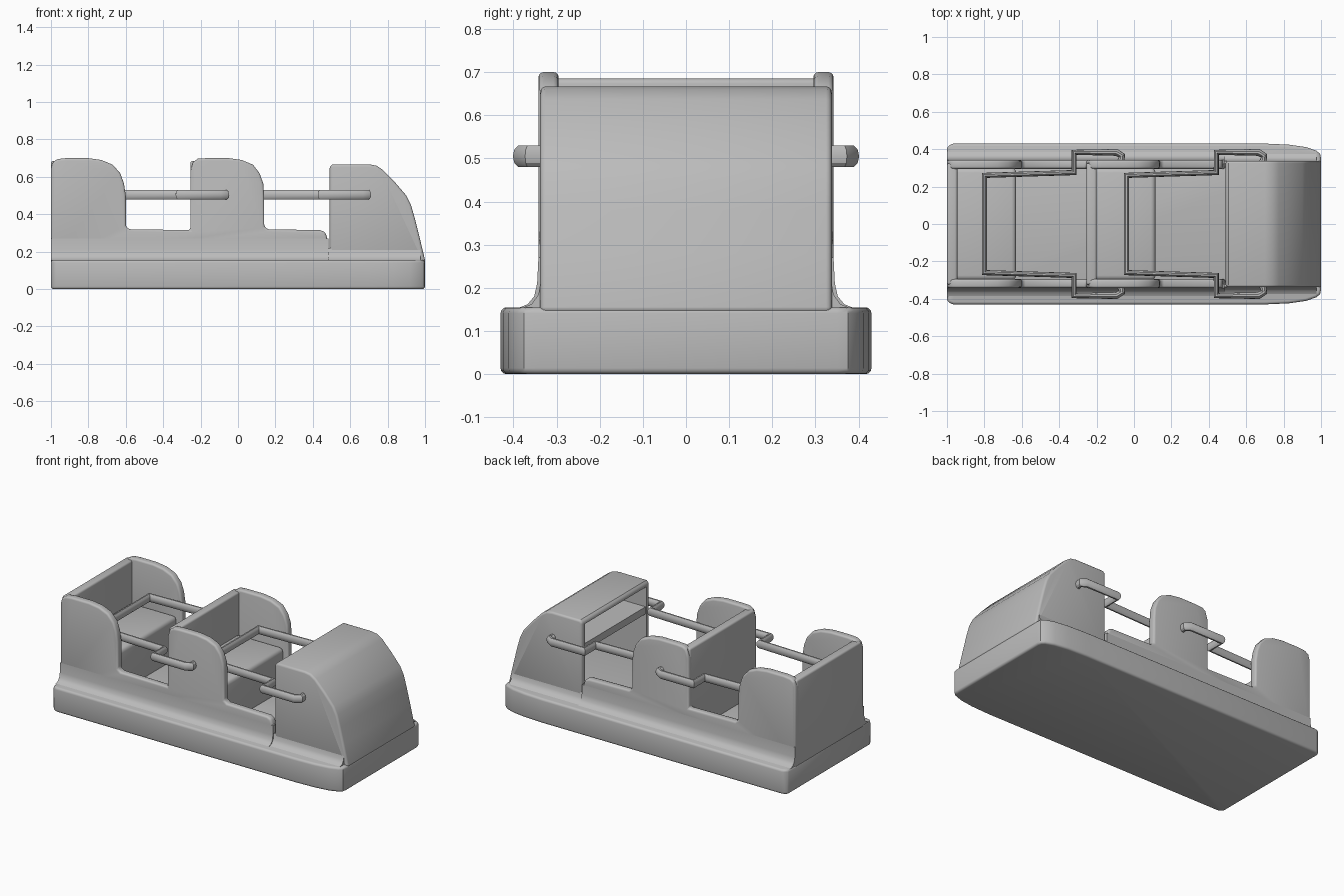
import bpy, bmesh, math

if "Cube" in bpy.data.objects:
    bpy.data.objects.remove(bpy.data.objects["Cube"])

grey = bpy.data.materials.new("plain grey")
grey.diffuse_color = (0.5, 0.5, 0.5, 1)
grey.use_nodes = True
grey.node_tree.nodes["Principled BSDF"].inputs["Base Color"].default_value = grey.diffuse_color


def finish(ob, bevel=0.0, seg=3, cutter=None):
    """Apply the bevel and any cut, then shade smooth with sharp edges."""
    if bevel:
        m = ob.modifiers.new("bevel", 'BEVEL')
        m.width, m.segments = bevel, seg
        m.limit_method, m.angle_limit = 'ANGLE', math.radians(40)
    if cutter:
        m = ob.modifiers.new("cut", 'BOOLEAN')
        m.operation, m.object, m.solver = 'DIFFERENCE', cutter, 'EXACT'
    bpy.context.view_layer.update()
    bpy.ops.object.select_all(action='DESELECT')
    ob.select_set(True)
    bpy.context.view_layer.objects.active = ob
    bpy.ops.object.convert(target='MESH')
    ob = bpy.context.object
    ob.data.materials.clear()
    ob.data.materials.append(grey)
    bpy.ops.object.shade_smooth_by_angle(angle=math.radians(35))
    return ob


def prism(name, pts, lo, hi, axis):
    """Extrude a 2D outline along an axis between lo and hi."""
    place = {'x': lambda a, b, t: (t, a, b),
             'y': lambda a, b, t: (a, t, b),
             'z': lambda a, b, t: (a, b, t)}[axis]
    bm = bmesh.new()
    f0 = [bm.verts.new(place(a, b, lo)) for a, b in pts]
    f1 = [bm.verts.new(place(a, b, hi)) for a, b in pts]
    bm.faces.new(f0)
    bm.faces.new(f1)
    n = len(pts)
    for i in range(n):
        j = (i + 1) % n
        bm.faces.new((f0[i], f0[j], f1[j], f1[i]))
    bmesh.ops.recalc_face_normals(bm, faces=bm.faces)
    me = bpy.data.meshes.new(name)
    bm.to_mesh(me)
    bm.free()
    ob = bpy.data.objects.new(name, me)
    bpy.context.collection.objects.link(ob)
    return ob


def box(name, x0, x1, y, z0, z1, bevel):
    ob = prism(name, [(x0, z0), (x1, z0), (x1, z1), (x0, z1)], -y, y, 'y')
    return finish(ob, bevel)


# chassis: slab with rounded plan corners
half = [(-1, 0.405), (-0.99, 0.422), (-0.965, 0.43), (0.7, 0.43), (0.83, 0.424),
        (0.92, 0.411), (0.975, 0.392), (0.995, 0.375), (1, 0.35)]
plan = half + [(x, -y) for x, y in reversed(half)]
finish(prism("chassis", plan, 0.0, 0.155, 'z'), 0.014)

# side walls with the two raised wings
side = [(-1, 0.14), (-1, 0.645), (-0.99, 0.68), (-0.965, 0.695), (-0.92, 0.70),
        (-0.8, 0.70), (-0.73, 0.69), (-0.67, 0.665), (-0.63, 0.62), (-0.61, 0.565),
        (-0.60, 0.5), (-0.60, 0.335), (-0.58, 0.32),
        (-0.255, 0.315), (-0.255, 0.63), (-0.24, 0.68), (-0.215, 0.697), (-0.17, 0.70),
        (-0.05, 0.70), (0.02, 0.69), (0.08, 0.665), (0.115, 0.62), (0.135, 0.565),
        (0.14, 0.5), (0.14, 0.335), (0.16, 0.32),
        (0.44, 0.315), (0.465, 0.305), (0.475, 0.28), (0.49, 0.14)]
for s, tag in ((-1, "near"), (1, "far")):
    lo, hi = sorted((s * 0.295, s * 0.342))
    finish(prism("side_wall_" + tag, side, lo, hi, 'y'), 0.012)
    # flared foot of the body
    foot = [(s * 0.32, 0.15), (s * 0.32, 0.27), (s * 0.342, 0.27), (s * 0.345, 0.21),
            (s * 0.352, 0.18), (s * 0.367, 0.162), (s * 0.39, 0.153)]
    finish(prism("body_foot_" + tag, foot, -1.0, 0.485, 'x'))
    foot = [(s * 0.32, 0.15), (s * 0.32, 0.22), (s * 0.336, 0.22), (s * 0.342, 0.185),
            (s * 0.357, 0.163), (s * 0.38, 0.153)]
    finish(prism("nose_foot_" + tag, foot, 0.485, 0.975, 'x'))

# seat backs, seats and lap bars for both rows
for i, dx in enumerate((0.0, 0.745)):
    row = ("rear", "front")[i]
    box("seat_back_" + row, -1 + dx, -0.945 + dx, 0.325, 0.14, 0.685, 0.012)
    box("seat_" + row, -0.96 + dx, -0.63 + dx, 0.3, 0.14, 0.42, 0.025)

    path = [(-0.07, 0.335), (-0.065, 0.365), (-0.095, 0.383), (-0.32, 0.383), (-0.32, 0.275),
            (-0.80, 0.26)]
    path = path + [(x, -y) for x, y in reversed(path)]
    cu = bpy.data.curves.new("lap_bar_" + row, 'CURVE')
    cu.dimensions = '3D'
    cu.bevel_depth, cu.bevel_resolution, cu.use_fill_caps = 0.019, 3, True
    sp = cu.splines.new('POLY')
    sp.points.add(len(path) - 1)
    for p, (x, y) in zip(sp.points, path):
        p.co = (x + 0.76 * i, y, 0, 1)
    bar = bpy.data.objects.new("lap_bar_" + row, cu)
    bar.location.z = 0.505
    bar.scale.z = 1.4
    bpy.context.collection.objects.link(bar)
    finish(bar)

# hollow nose, open towards the front row
nose = [(0.49, 0.14), (0.49, 0.655), (0.505, 0.667), (0.70, 0.667), (0.74, 0.66),
        (0.775, 0.637), (0.84, 0.57), (0.90, 0.50), (0.925, 0.45), (0.945, 0.38),
        (0.97, 0.28), (1.0, 0.155), (1.0, 0.14)]
hollow = [(0.4, 0.1), (0.4, 0.637), (0.70, 0.637), (0.75, 0.615), (0.86, 0.49),
          (0.90, 0.40), (0.96, 0.155), (0.96, 0.1)]
cut = prism("nose_cutter", hollow, -0.305, 0.305, 'y')
cut.hide_render = True
finish(prism("nose", nose, -0.338, 0.338, 'y'), 0.022, 3, cut)
bpy.data.objects.remove(cut)

# dashboard shelf inside the nose
box("dashboard", 0.495, 0.84, 0.31, 0.465, 0.51, 0.0)
